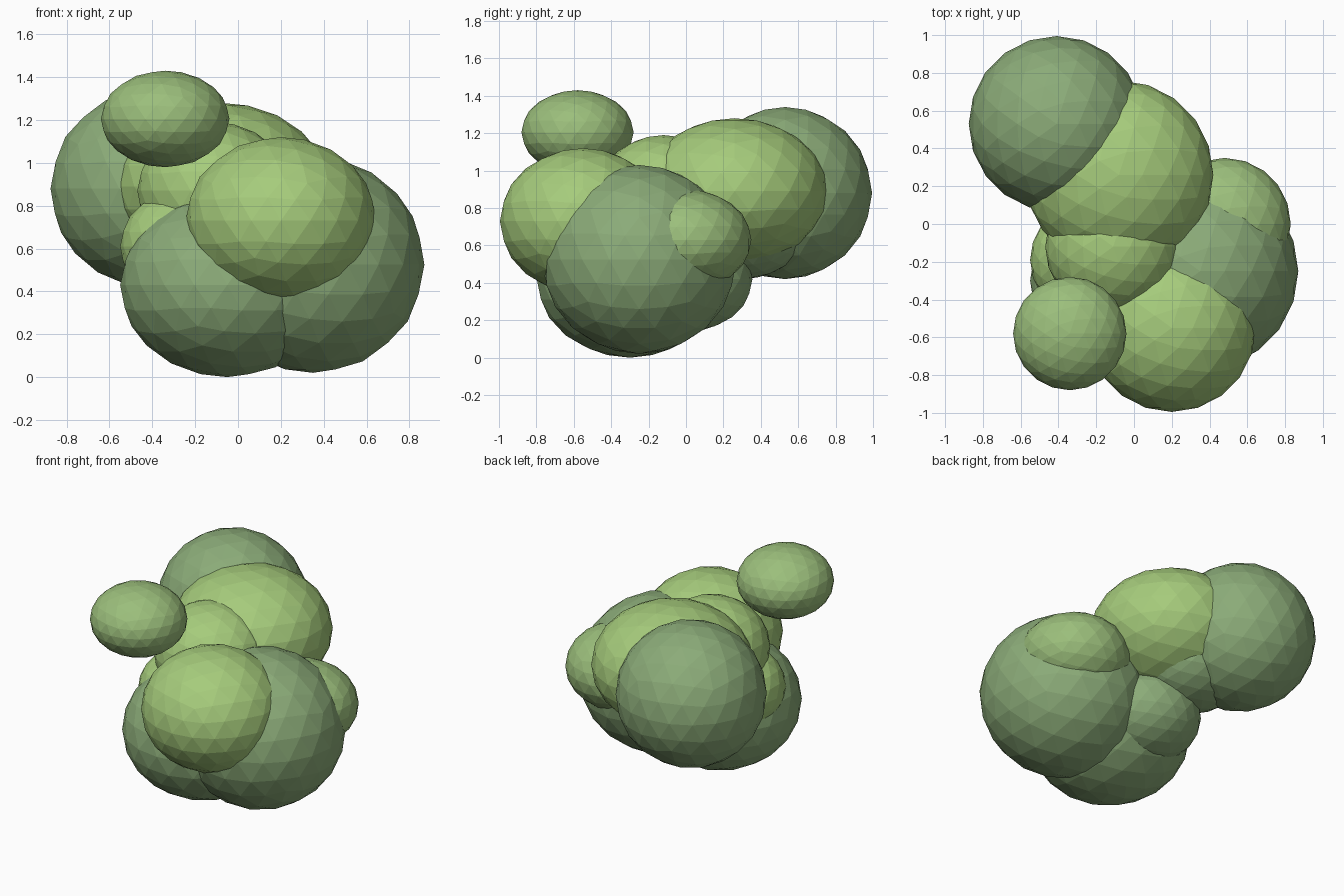
import bpy

if "Cube" in bpy.data.objects:
    bpy.data.objects.remove(bpy.data.objects["Cube"])


def material(name, color):
    m = bpy.data.materials.new(name)
    m.diffuse_color = (*color, 1)
    m.use_nodes = True
    m.node_tree.nodes["Principled BSDF"].inputs["Base Color"].default_value = m.diffuse_color
    return m


LIGHT = material("light_leaf", (0.38, 0.60, 0.20))
MID = material("mid_leaf", (0.33, 0.52, 0.20))
DARK = material("dark_leaf", (0.26, 0.41, 0.19))


def clump(name, center, rx, rz, mat):
    """One flat-shaded leaf clump: a slightly squashed icosphere."""
    bpy.ops.mesh.primitive_ico_sphere_add(subdivisions=3, radius=1, location=center)
    ob = bpy.context.object
    ob.name = name
    ob.scale = (rx, rx, rz)
    bpy.ops.object.transform_apply(location=False, rotation=False, scale=True)
    ob.data.materials.append(mat)


# Large outer clumps
clump("clump_back_left", (-0.41, 0.53, 0.88), 0.465, 0.46, DARK)
clump("clump_right", (0.35, -0.25, 0.525), 0.52, 0.505, DARK)
clump("clump_front_low", (-0.05, -0.30, 0.43), 0.50, 0.43, DARK)
clump("clump_back_top", (-0.08, 0.26, 0.89), 0.50, 0.39, LIGHT)
clump("clump_front", (0.20, -0.55, 0.73), 0.445, 0.39, LIGHT)

# Smaller fill clumps
clump("clump_middle", (-0.11, -0.12, 0.87), 0.36, 0.32, LIGHT)
clump("clump_left", (-0.24, -0.19, 0.61), 0.31, 0.27, LIGHT)
clump("clump_back_right", (0.48, 0.0, 0.63), 0.35, 0.27, MID)
clump("clump_back_low", (-0.08, 0.01, 0.42), 0.345, 0.28, DARK)
clump("clump_back_under", (-0.20, 0.30, 0.70), 0.35, 0.28, DARK)

# Small clump at the top front
clump("clump_top", (-0.34, -0.58, 1.205), 0.30, 0.225, MID)
